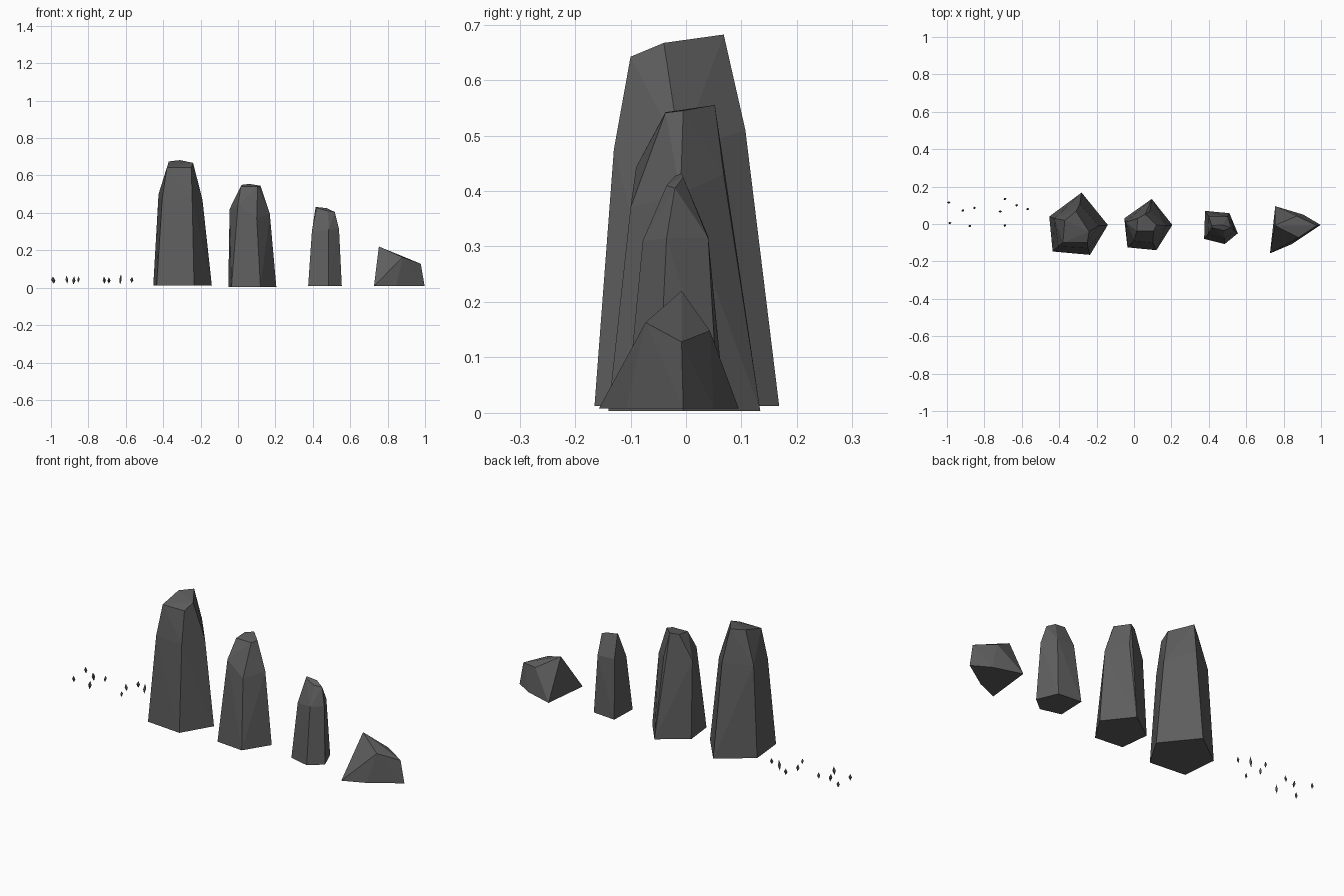
import bpy, bmesh, math, random
from mathutils import Vector, Matrix

random.seed(4)
mat = bpy.data.materials.new("dark grey stone")
mat.diffuse_color = (0.11, 0.11, 0.11, 1)


def finish(name, bm):
    bmesh.ops.recalc_face_normals(bm, faces=bm.faces)
    me = bpy.data.meshes.new(name)
    bm.to_mesh(me)
    bm.free()
    me.materials.append(mat)
    ob = bpy.data.objects.new(name, me)
    bpy.context.collection.objects.link(ob)


def hull_stone(name, base_z, base, upper):
    """Faceted stone: convex hull of a base outline and its upper corners."""
    bm = bmesh.new()
    for p in [(x, y, base_z) for x, y in base] + upper:
        bm.verts.new(p)
    bmesh.ops.convex_hull(bm, input=bm.verts)
    loose = [v for v in bm.verts if not v.link_faces]
    bmesh.ops.delete(bm, geom=loose, context='VERTS')
    bmesh.ops.dissolve_limit(bm, angle_limit=math.radians(1), verts=bm.verts, edges=bm.edges)
    finish(name, bm)


# Tall standing stone: base, shoulder ring, top ring
hull_stone("tall_stone", 0.012,
           [(-0.28, 0.168), (-0.14, -0.005), (-0.235, -0.165), (-0.435, -0.147), (-0.453, 0.04)],
           [(-0.29, 0.107, 0.51), (-0.19, -0.01, 0.47), (-0.245, -0.13, 0.475),
            (-0.405, -0.12, 0.475), (-0.425, 0.03, 0.5),
            (-0.31, 0.068, 0.682), (-0.24, -0.04, 0.667), (-0.25, -0.10, 0.642),
            (-0.38, -0.10, 0.642), (-0.37, 0.02, 0.675)])

# Middle standing stone
hull_stone("middle_stone", 0.003,
           [(0.095, 0.134), (0.205, -0.005), (0.12, -0.14), (-0.035, -0.125), (-0.052, 0.03)],
           [(0.085, 0.068, 0.43), (0.17, -0.01, 0.395), (0.10, -0.10, 0.37),
            (0.0, -0.09, 0.443), (-0.045, 0.01, 0.42),
            (0.06, 0.052, 0.555), (0.12, -0.005, 0.545), (0.105, -0.037, 0.541),
            (0.015, -0.037, 0.542), (0.02, 0.03, 0.55)])

# Small standing stone
hull_stone("small_stone", 0.008,
           [(0.38, 0.07), (0.51, 0.058), (0.555, -0.05), (0.485, -0.107), (0.375, -0.08)],
           [(0.40, 0.04, 0.318), (0.50, 0.04, 0.315), (0.54, -0.035, 0.315),
            (0.485, -0.078, 0.31), (0.395, -0.055, 0.30),
            (0.415, -0.008, 0.432), (0.475, -0.005, 0.425),
            (0.517, -0.02, 0.405), (0.48, -0.035, 0.41), (0.42, -0.02, 0.427)])

# Low wedge boulder
hull_stone("wedge_stone", 0.008,
           [(0.755, 0.095), (0.727, -0.157), (0.845, -0.107), (0.998, -0.005), (0.905, 0.05)],
           [(0.753, -0.008, 0.22), (0.88, -0.073, 0.163),
            (0.87, 0.043, 0.148), (0.977, -0.008, 0.128)])

# Scattered splinters: slim tilted diamonds (x, y, low z, high z)
bm = bmesh.new()
for x, y, lo, hi in [(-0.99, 0.115, 0.025, 0.06), (-0.985, 0.005, 0.02, 0.055),
                     (-0.915, 0.073, 0.02, 0.065), (-0.853, 0.086, 0.025, 0.06),
                     (-0.878, -0.01, 0.015, 0.062), (-0.69, 0.134, 0.02, 0.055),
                     (-0.715, 0.067, 0.02, 0.06), (-0.69, -0.008, 0.025, 0.055),
                     (-0.628, 0.1, 0.015, 0.072), (-0.568, 0.08, 0.025, 0.058)]:
    h = (hi - lo) / 2
    m = (Matrix.Translation((x, y, lo + h))
         @ Matrix.Rotation(random.uniform(-0.15, 0.15), 4, 'Y')
         @ Matrix.Rotation(random.uniform(0, 1.5), 4, 'Z'))
    ring = [bm.verts.new(m @ Vector((0.009 * math.cos(a), 0.007 * math.sin(a), 0)))
            for a in (i * math.pi / 2 for i in range(4))]
    for z in (h, -h):
        tip = bm.verts.new(m @ Vector((0, 0, z)))
        for i in range(4):
            bm.faces.new((ring[i], ring[(i + 1) % 4], tip))
finish("stone_splinters", bm)
